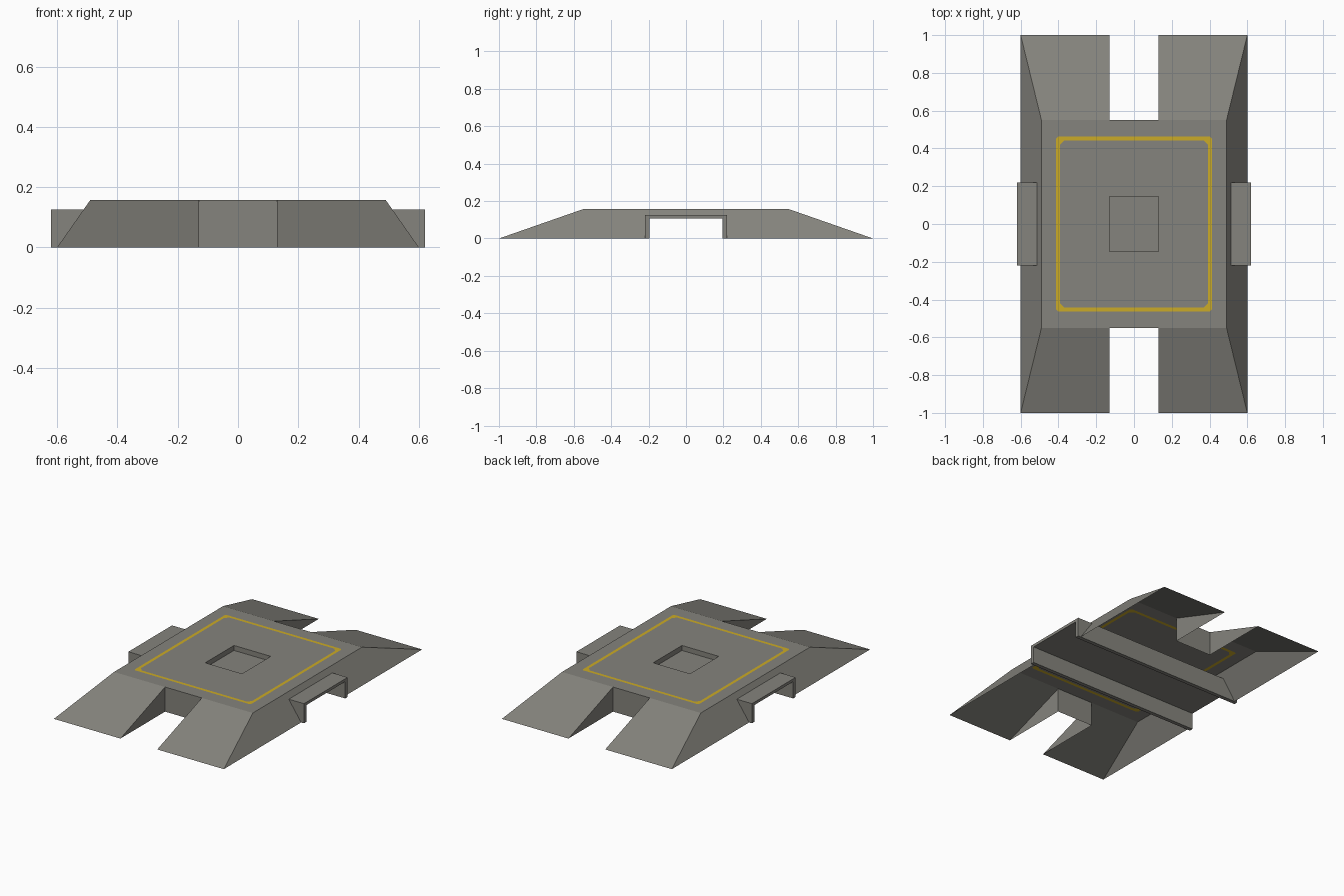
import bpy, bmesh

if "Cube" in bpy.data.objects:
    bpy.data.objects.remove(bpy.data.objects["Cube"])

H = 0.157                    # deck height
TX, TY = 0.49, 0.55          # deck half sizes
BX, BY = 0.60, 1.00          # footprint half sizes
NX = 0.13                    # half width of end notches and pocket
CY, CZ = 0.22, 0.125         # cross channel outer half width and height


def material(name, rgb):
    m = bpy.data.materials.new(name)
    m.diffuse_color = (*rgb, 1)
    m.use_nodes = True
    m.node_tree.nodes["Principled BSDF"].inputs["Base Color"].default_value = m.diffuse_color
    return m


stone = material("warm grey", (0.235, 0.23, 0.205))
paint = material("yellow paint", (0.60, 0.41, 0.02))


def finish(bm, name, *mats):
    bmesh.ops.remove_doubles(bm, verts=bm.verts, dist=1e-5)
    mesh = bpy.data.meshes.new(name)
    bm.to_mesh(mesh)
    bm.free()
    for m in mats:
        mesh.materials.append(m)
    ob = bpy.data.objects.new(name, mesh)
    bpy.context.collection.objects.link(ob)
    return ob


def face(bm, pts, outward):
    f = bm.faces.new([bm.verts.new(p) for p in pts])
    f.normal_update()
    if sum(a * b for a, b in zip(f.normal, outward)) < 0:
        f.normal_flip()
    return f


def rect(x, y, cut=0.0):
    """Rectangle outline with optional chamfered corners."""
    if not cut:
        return [(x, y), (-x, y), (-x, -y), (x, -y)]
    return [(x, y - cut), (x - cut, y), (-x + cut, y), (-x, y - cut),
            (-x, -y + cut), (-x + cut, -y), (x - cut, -y), (x, -y + cut)]


# Sloped skirt: an open-bottomed shell with notched ramps
bm = bmesh.new()
slope_x = BX - (BX - TX) * CZ / H
for s in (1, -1):
    # long side, with the opening for the cross channel
    face(bm, [(s * BX, -BY, 0), (s * BX, -CY, 0), (s * slope_x, -CY, CZ),
              (s * slope_x, CY, CZ), (s * BX, CY, 0), (s * BX, BY, 0),
              (s * TX, TY, H), (s * TX, -TY, H)], (s, 0, 1))
    # back wall of the notch
    face(bm, [(-NX, s * TY, 0), (NX, s * TY, 0), (NX, s * TY, H), (-NX, s * TY, H)], (0, s, 0))
    for t in (1, -1):
        # ramp and notch cheek
        face(bm, [(t * NX, s * TY, H), (t * TX, s * TY, H),
                  (t * BX, s * BY, 0), (t * NX, s * BY, 0)], (0, s, 1))
        face(bm, [(t * NX, s * TY, 0), (t * NX, s * TY, H), (t * NX, s * BY, 0)], (-t, 0, 0))
finish(bm, "sloped_skirt", stone)

# Deck: nested outlines, with the painted border cut into the surface
bm = bmesh.new()
PY = 0.145
outlines = [rect(TX, TY), rect(0.412, 0.462, 0.01), rect(0.392, 0.442, 0.022), rect(NX, PY)]
for i in range(3):
    edges = []
    for pts in outlines[i:i + 2]:
        vs = [bm.verts.new((x, y, H)) for x, y in pts]
        edges += [bm.edges.new((vs[k - 1], vs[k])) for k in range(len(vs))]
    made = bmesh.ops.triangle_fill(bm, edges=edges, use_beauty=True, normal=(0, 0, 1))
    for f in made["geom"]:
        if isinstance(f, bmesh.types.BMFace):
            f.material_index = 1 if i == 1 else 0
            f.normal_update()
            if f.normal.z < 0:
                f.normal_flip()
# pocket walls, ending on the channel roof
pocket = outlines[3]
for k in range(4):
    (ax, ay), (bx, by) = pocket[k - 1], pocket[k]
    face(bm, [(ax, ay, H), (bx, by, H), (bx, by, CZ), (ax, ay, CZ)], (-ax - bx, -ay - by, 0))
finish(bm, "deck", stone, paint)

# Cross channel: an upside-down U running right through the base
bm = bmesh.new()
IY, IZ, L = 0.195, 0.107, 0.62
profile = [(-CY, 0), (-CY, CZ), (CY, CZ), (CY, 0), (IY, 0), (IY, IZ), (-IY, IZ), (-IY, 0)]
f = bm.faces.new([bm.verts.new((-L, y, z)) for y, z in profile])
ext = bmesh.ops.extrude_face_region(bm, geom=[f], use_keep_orig=True)
bmesh.ops.translate(bm, vec=(2 * L, 0, 0),
                    verts=[v for v in ext["geom"] if isinstance(v, bmesh.types.BMVert)])
bmesh.ops.recalc_face_normals(bm, faces=bm.faces)
finish(bm, "cross_channel", stone)
